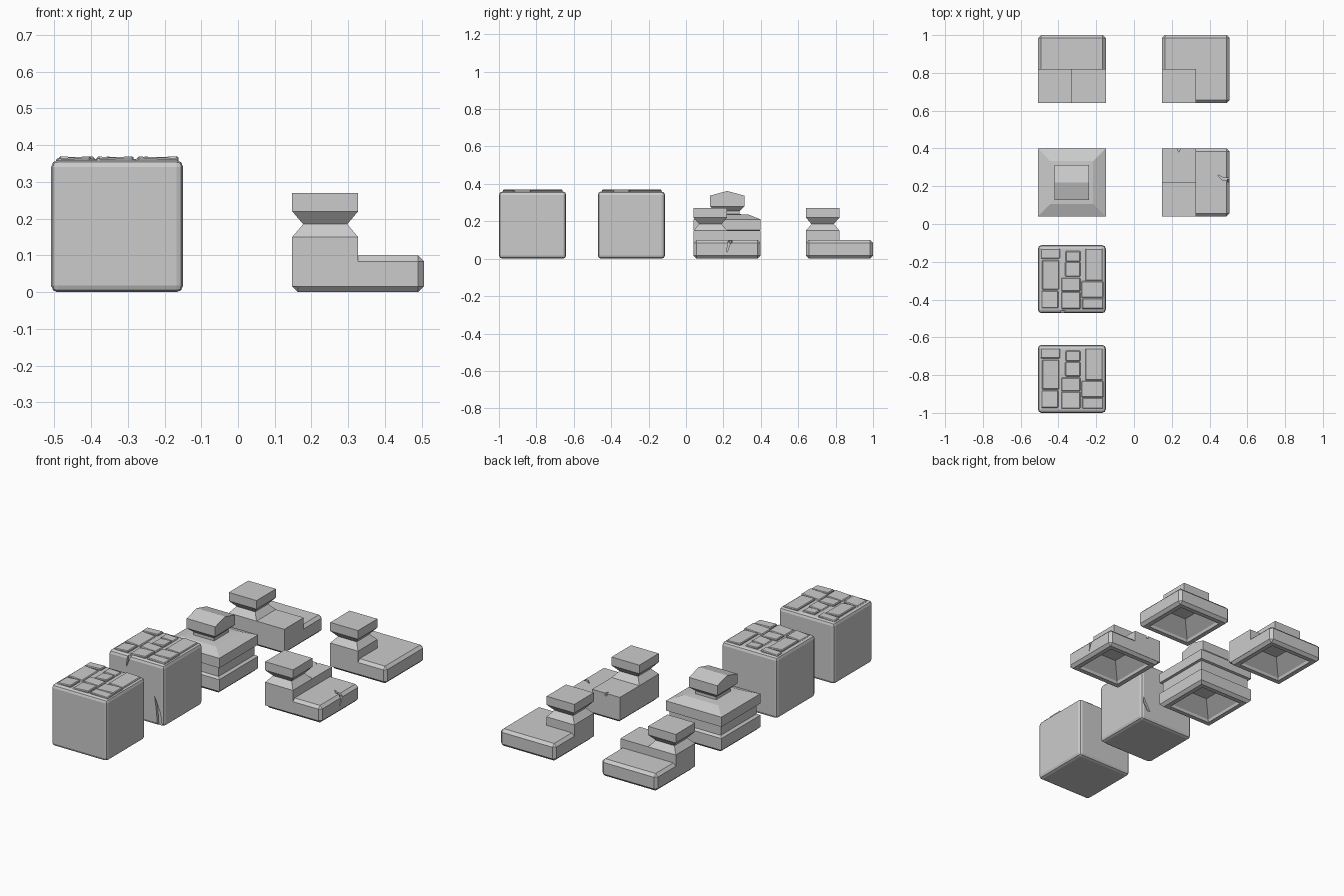
import bpy, bmesh
from mathutils import Vector

if "Cube" in bpy.data.objects:
    bpy.data.objects.remove(bpy.data.objects["Cube"])

H = 0.1795     # half width of every block
Q = H / 2      # half width of a post


def finish(name, bm):
    bmesh.ops.recalc_face_normals(bm, faces=bm.faces)
    me = bpy.data.meshes.new(name)
    bm.to_mesh(me)
    bm.free()
    ob = bpy.data.objects.new(name, me)
    bpy.context.collection.objects.link(ob)
    return ob


def box(name, lo, hi, bevel=0.0, segs=1):
    bm = bmesh.new()
    bmesh.ops.create_cube(bm, size=1)
    for v in bm.verts:
        v.co = Vector([(a + b) / 2 + c * (b - a) for a, b, c in zip(lo, hi, v.co)])
    if bevel:
        bmesh.ops.bevel(bm, geom=bm.edges[:], offset=bevel, segments=segs,
                        profile=0.5, affect='EDGES')
    return finish(name, bm)


def loft(name, cx, cy, rows, ridge=None):
    """Stack of square sections (z, half width), with an optional ridge along x."""
    bm = bmesh.new()
    rings = [[bm.verts.new((cx + sx * h, cy + sy * h, z))
              for sx, sy in ((-1, -1), (1, -1), (1, 1), (-1, 1))] for z, h in rows]
    for a, b in zip(rings, rings[1:]):
        for i in range(4):
            j = (i + 1) % 4
            bm.faces.new((a[i], a[j], b[j], b[i]))
    bm.faces.new(rings[0][::-1])
    t = rings[-1]
    if ridge:
        h = rows[-1][1]
        l = bm.verts.new((cx - h, cy, ridge))
        r = bm.verts.new((cx + h, cy, ridge))
        for f in ((t[0], t[1], r, l), (t[2], t[3], l, r), (t[1], t[2], r), (t[3], t[0], l)):
            bm.faces.new(f)
    else:
        bm.faces.new(t)
    return finish(name, bm)


def prism(pts, push):
    """Jagged crack cutter: an outline pushed along a vector."""
    bm = bmesh.new()
    a = [bm.verts.new(p) for p in pts]
    b = [bm.verts.new(Vector(p) + Vector(push)) for p in pts]
    bm.faces.new(a)
    bm.faces.new(b[::-1])
    for i in range(len(a)):
        j = (i + 1) % len(a)
        bm.faces.new((a[i], a[j], b[j], b[i]))
    return finish("crack_cutter", bm)


def combine(ob, other, op):
    m = ob.modifiers.new(op.lower(), 'BOOLEAN')
    m.operation, m.solver, m.object = op, 'EXACT', other
    bpy.ops.object.select_all(action='DESELECT')
    bpy.context.view_layer.objects.active = ob
    ob.select_set(True)
    bpy.ops.object.modifier_apply(modifier=m.name)
    bpy.data.objects.remove(other, do_unlink=True)


def hollow(ob, cx, cy):
    """Sunken pyramid on the underside."""
    rows = [(-0.01, 0.14), (0.015, 0.132), (0.08, 0.05)]
    combine(ob, loft("hollow_cutter", cx, cy, rows), 'DIFFERENCE')


# Paving stones: x0, y0, x1, y1 from the block centre, tilt
TILES = [(-.163, .112, -.065, .158, .002), (-.155, -.052, -.07, .098, -.003),
         (-.158, -.150, -.075, -.064, .003), (-.030, .096, .042, .146, -.002),
         (-.032, .016, .042, .088, .003), (-.053, -.062, .042, .004, -.002),
         (-.053, -.155, .042, -.070, .003), (.074, -.005, .160, .158, -.002),
         (.053, -.095, .164, -.014, .003), (.058, -.155, .164, -.103, -.002)]
GROW = 0.003   # narrows the joints


def cube_block(name, cx, cy, cracks=()):
    body = box(name, (cx - H, cy - H, 0), (cx + H, cy + H, 0.359), 0.018, 2)
    for pts, push in cracks:
        combine(body, prism(pts, push), 'DIFFERENCE')
    for i, (x0, y0, x1, y1, tilt) in enumerate(TILES):
        t = box(f"{name}_paving_{i}", (cx + x0 - GROW, cy + y0 - GROW, 0.352),
                (cx + x1 + GROW, cy + y1 + GROW, 0.367), 0.004)
        for v in t.data.vertices:
            if v.co.z > 0.36:
                v.co.z += tilt * (v.co.x - cx - (x0 + x1) / 2) / (x1 - x0) * 2


def edge_block(name, cx, cy, wall=None, cracks=()):
    """Chamfered slab with a corner post and an optional raised half."""
    slab = box(name, (cx - H, cy - H, 0), (cx + H, cy + H, 0.1), 0.016)
    post = loft("post", cx - Q, cy - Q, [(0.015, Q), (0.15, Q), (0.185, 0.06),
                                         (0.22, Q), (0.27, Q)])
    if wall:
        hi = (cx + H, cy) if wall == 'x' else (cx, cy + H)
        combine(post, box("raised_half", (cx - H, cy - H, 0.015), (*hi, 0.15)), 'UNION')
    combine(slab, post, 'UNION')
    hollow(slab, cx, cy)
    for pts, push in cracks:
        combine(slab, prism(pts, push), 'DIFFERENCE')


# Plain and cracked paved cubes
cube_block("paved_cube", -0.329, -0.82)
cube_block("cracked_paved_cube", -0.329, -0.292, [
    ([(-.19, -.49, -.01), (-.16, -.49, -.01), (-.172, -.49, .08), (-.21, -.49, .17),
      (-.197, -.49, .08)], (0, .033, 0)),
    ([(-.385, -.49, .37), (-.36, -.49, .37), (-.392, -.49, .29)], (0, .033, 0)),
    ([(-.165, -.10, .14), (-.18, -.10, .11), (-.21, -.10, .06), (-.19, -.10, .06),
      (-.165, -.10, .10)], (0, -.025, 0))])

# Roofed pedestal
pedestal = loft("roofed_pedestal", -0.329, 0.22, [
    (0, 0.163), (0.016, H), (0.085, H), (0.095, 0.166), (0.15, 0.166), (0.153, H),
    (0.21, H), (0.236, 0.113), (0.238, 0.066), (0.255, 0.066), (0.28, 0.092),
    (0.337, 0.092)], ridge=0.362)
hollow(pedestal, -0.329, 0.22)

# Edge pieces with posts
edge_block("cracked_side_edge", 0.327, 0.22, 'y', [
    ([(.53, .247, .085), (.475, .244, .085), (.44, .262, .085), (.47, .230, .085),
      (.53, .232, .085)], (0, 0, .03)),
    ([(.53, .247, .11), (.53, .225, .11), (.53, .218, .03)], (-.035, 0, 0)),
    ([(.23, .41, .135), (.25, .41, .135), (.236, .378, .135)], (0, 0, .03))])
edge_block("front_edge", -0.329, 0.8205, 'x')
edge_block("corner_edge", 0.327, 0.8205)
